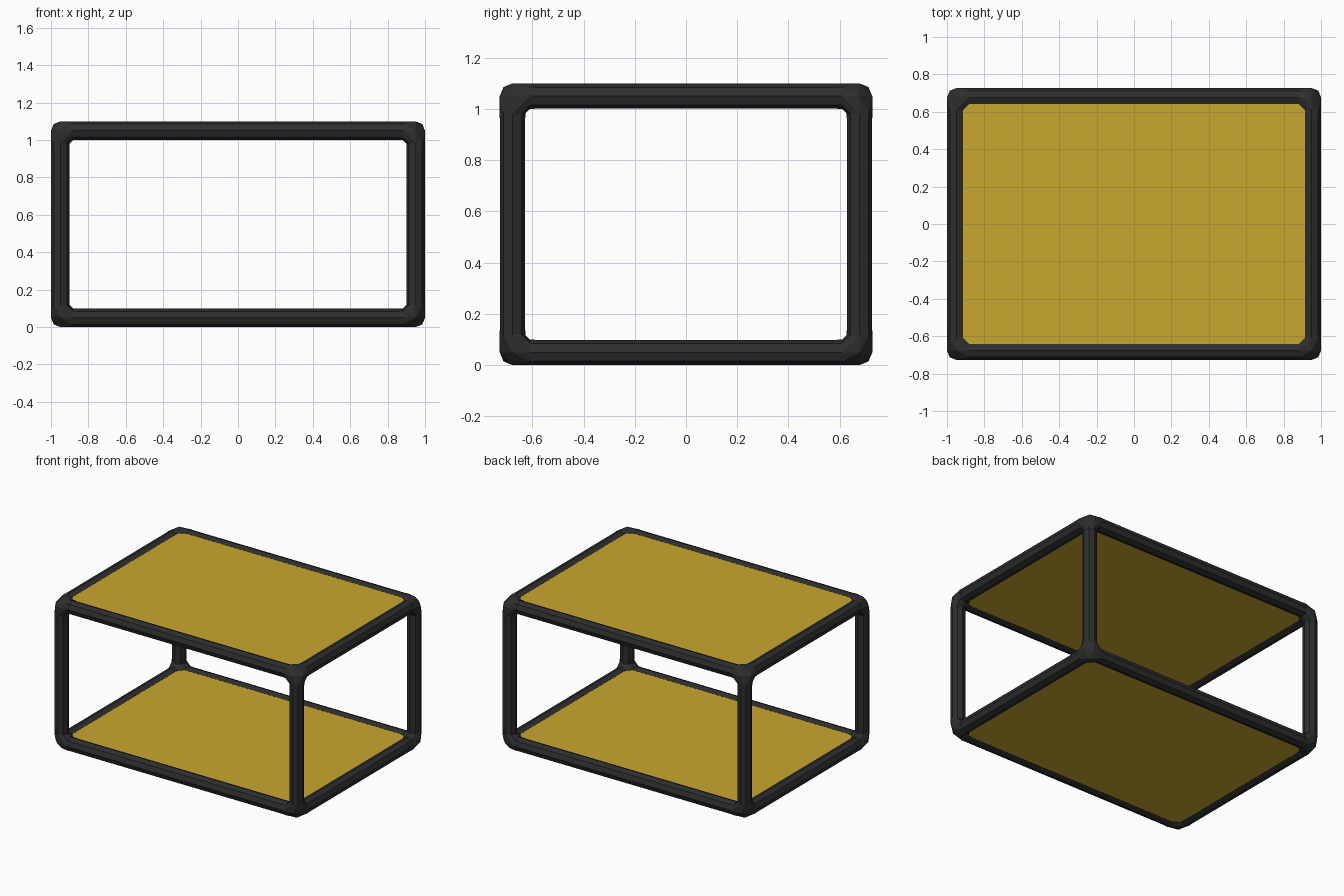
import bpy, bmesh
from math import pi, cos, sin
from mathutils import Vector

cube = bpy.data.objects.get("Cube")
if cube:
    bpy.data.objects.remove(cube, do_unlink=True)


def material(name, rgb):
    m = bpy.data.materials.new(name)
    m.use_nodes = True
    m.diffuse_color = (*rgb, 1)
    m.node_tree.nodes["Principled BSDF"].inputs["Base Color"].default_value = (*rgb, 1)
    return m


black = material("black plastic", (0.027, 0.027, 0.027))
gold = material("gold panel", (0.59, 0.39, 0.028))

# Bar centre lines and sizes
HALF_X, HALF_Y, MID_Z, HALF_Z = 0.95, 0.677, 0.55, 0.5
HALF = (HALF_X, HALF_Y, HALF_Z)
R = 0.05         # fitting radius
BAR_R = 0.0488   # bar radius
BEND = 0.068     # reach of the fitting's bend
REACH = 0.085    # reach of the fitting's sleeves


def finish(bm, name, mat):
    bmesh.ops.recalc_face_normals(bm, faces=bm.faces)
    mesh = bpy.data.meshes.new(name)
    bm.to_mesh(mesh)
    bm.free()
    mesh.materials.append(mat)
    obj = bpy.data.objects.new(name, mesh)
    bpy.context.collection.objects.link(obj)
    return obj


def ring(bm, axis, centre, radius):
    """Octagon around an axis, with its points on the other two axes."""
    verts = []
    for i in range(8):
        a = i * pi / 4
        p = Vector(centre)
        p[(axis + 1) % 3] += radius * cos(a)
        p[(axis + 2) % 3] += radius * sin(a)
        verts.append(bm.verts.new(p))
    return verts


def tube(bm, axis, start, end, radius):
    a, b = ring(bm, axis, start, radius), ring(bm, axis, end, radius)
    for i in range(8):
        j = (i + 1) % 8
        bm.faces.new((a[i], a[j], b[j], b[i]))
    bm.faces.new(a)
    bm.faces.new(b)


def add_bar(axis, s, t):
    centre = [0, 0, 0]
    centre[(axis + 1) % 3] = s * HALF[(axis + 1) % 3]
    centre[(axis + 2) % 3] = t * HALF[(axis + 2) % 3]
    start, end = Vector(centre), Vector(centre)
    start[axis] = REACH - HALF[axis]
    end[axis] = HALF[axis] - REACH
    lift = Vector((0, 0, MID_Z))
    bm = bmesh.new()
    tube(bm, axis, start + lift, end + lift, BAR_R)
    finish(bm, ("long_bar", "side_bar", "upright_bar")[axis], black)


def add_corner(signs):
    c = Vector((signs[0] * HALF_X, signs[1] * HALF_Y, MID_Z + signs[2] * HALF_Z))
    bm = bmesh.new()
    # Bevelled three-way bend
    for axis in range(3):
        inward = Vector()
        inward[axis] = -signs[axis]
        ring(bm, axis, c + inward * BEND, R)
        bm.verts.new(c - inward * R)
    hull = bmesh.ops.convex_hull(bm, input=bm.verts[:])
    loose = [v for v in bm.verts if not v.link_faces]
    bmesh.ops.delete(bm, geom=loose, context="VERTS")
    bmesh.ops.dissolve_limit(bm, angle_limit=0.01, verts=bm.verts[:], edges=bm.edges[:])
    # Sleeves that receive the bars
    for axis in range(3):
        inward = Vector()
        inward[axis] = -signs[axis]
        tube(bm, axis, c + inward * (BEND - 0.01), c + inward * REACH, R)
    finish(bm, "corner_fitting", black)


# Frame
for s in (-1, 1):
    for t in (-1, 1):
        for axis in range(3):
            add_bar(axis, s, t)
        for u in (-1, 1):
            add_corner((s, t, u))

# Panels, tucked into the bars
for name, sign in (("bottom_panel", -1), ("top_panel", 1)):
    bm = bmesh.new()
    bmesh.ops.create_cube(bm, size=1)
    size = Vector((2 * HALF_X, 2 * HALF_Y, 0.068))
    for v in bm.verts:
        v.co = v.co * size + Vector((0, 0, MID_Z + sign * HALF_Z))
    finish(bm, name, gold)
